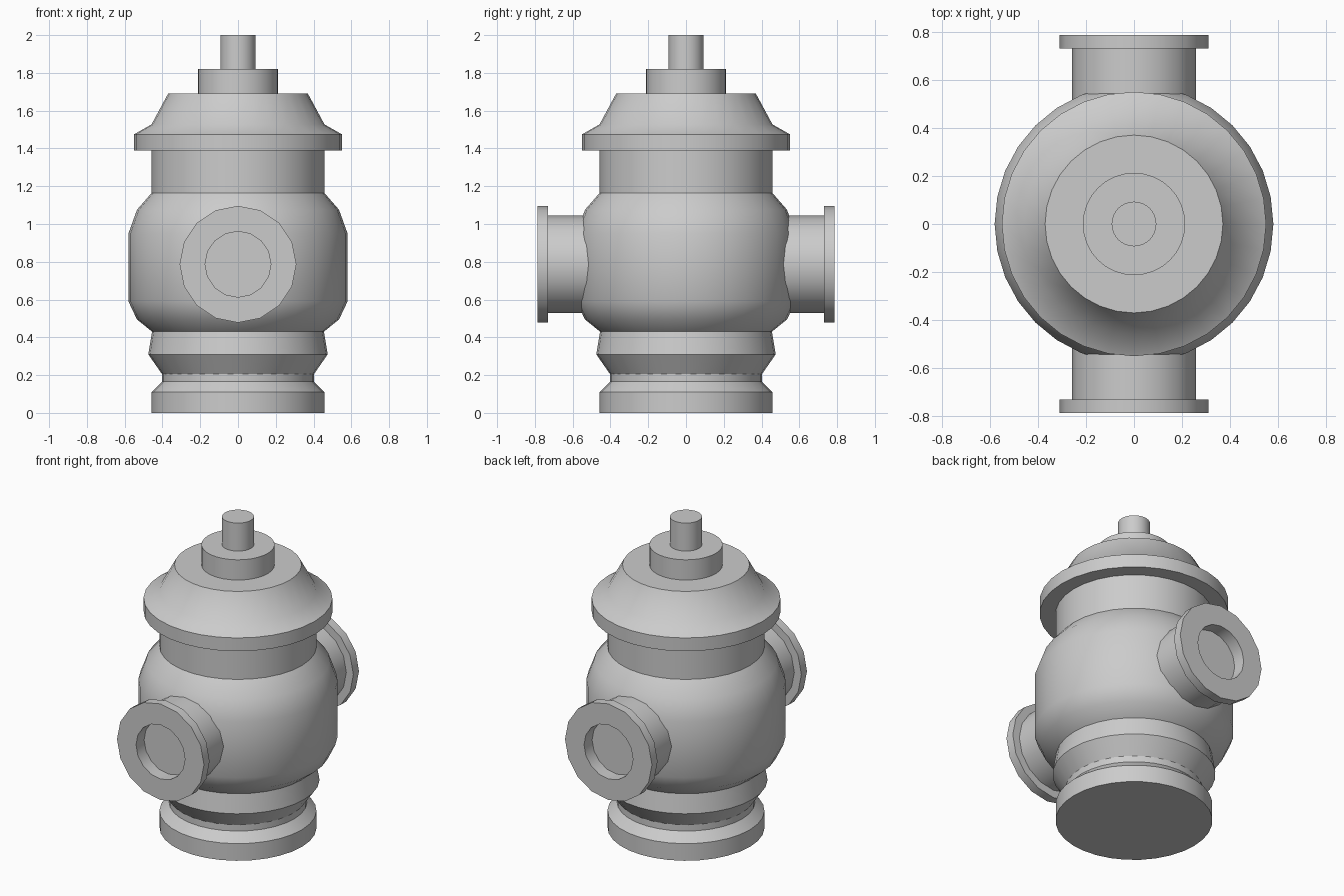
import bpy, bmesh, math
from mathutils import Matrix

if "Cube" in bpy.data.objects:
    bpy.data.objects.remove(bpy.data.objects["Cube"])


def lathe(name, profile, segments, transform=Matrix.Identity(4)):
    """Spin an (r, z) profile around z; points with r = 0 close the ends."""
    bm = bmesh.new()
    rings = []
    for r, z in profile:
        if r == 0:
            rings.append([bm.verts.new((0, 0, z))] * segments)
        else:
            rings.append([bm.verts.new((r * math.cos(2 * math.pi * i / segments),
                                        r * math.sin(2 * math.pi * i / segments), z))
                          for i in range(segments)])
    for a, b in zip(rings, rings[1:]):
        for i in range(segments):
            j = (i + 1) % segments
            bm.faces.new(dict.fromkeys((a[i], a[j], b[j], b[i])))
    bm.transform(transform)
    bmesh.ops.recalc_face_normals(bm, faces=bm.faces)
    mesh = bpy.data.meshes.new(name)
    bm.to_mesh(mesh)
    bm.free()
    ob = bpy.data.objects.new(name, mesh)
    bpy.context.collection.objects.link(ob)
    bpy.ops.object.select_all(action='DESELECT')
    ob.select_set(True)
    bpy.context.view_layer.objects.active = ob
    bpy.ops.object.shade_smooth_by_angle(angle=math.radians(34))
    return ob


# Main turned body: foot, neck, skirt, bulging barrel, collar, bonnet and stem
foot = [(0, 0), (0.457, 0), (0.457, 0.11), (0.402, 0.165), (0.402, 0.205),
        (0.475, 0.31), (0.455, 0.43)]
barrel = [(0.535, 0.495), (0.58, 0.59), (0.58, 0.95), (0.535, 1.075), (0.457, 1.165)]
bonnet = [(0.457, 1.39), (0.55, 1.39), (0.55, 1.475), (0.458, 1.527), (0.37, 1.69)]
stem = [(0.213, 1.69), (0.213, 1.82), (0.093, 1.82), (0.093, 2.0), (0, 2.0)]
lathe("hydrant_body", foot + barrel + bonnet + stem, 32)

# Flanged outlets with a shallow bore, front and back
outlet = [(0.259, 0.48), (0.259, 0.73), (0.309, 0.73), (0.309, 0.787),
          (0.174, 0.787), (0.174, 0.705), (0, 0.705)]
for label, side in (("front", 1), ("back", -1)):
    place = Matrix.Translation((0, 0, 0.787)) @ Matrix.Rotation(side * math.pi / 2, 4, 'X')
    lathe(label + "_outlet", outlet, 16, place)
